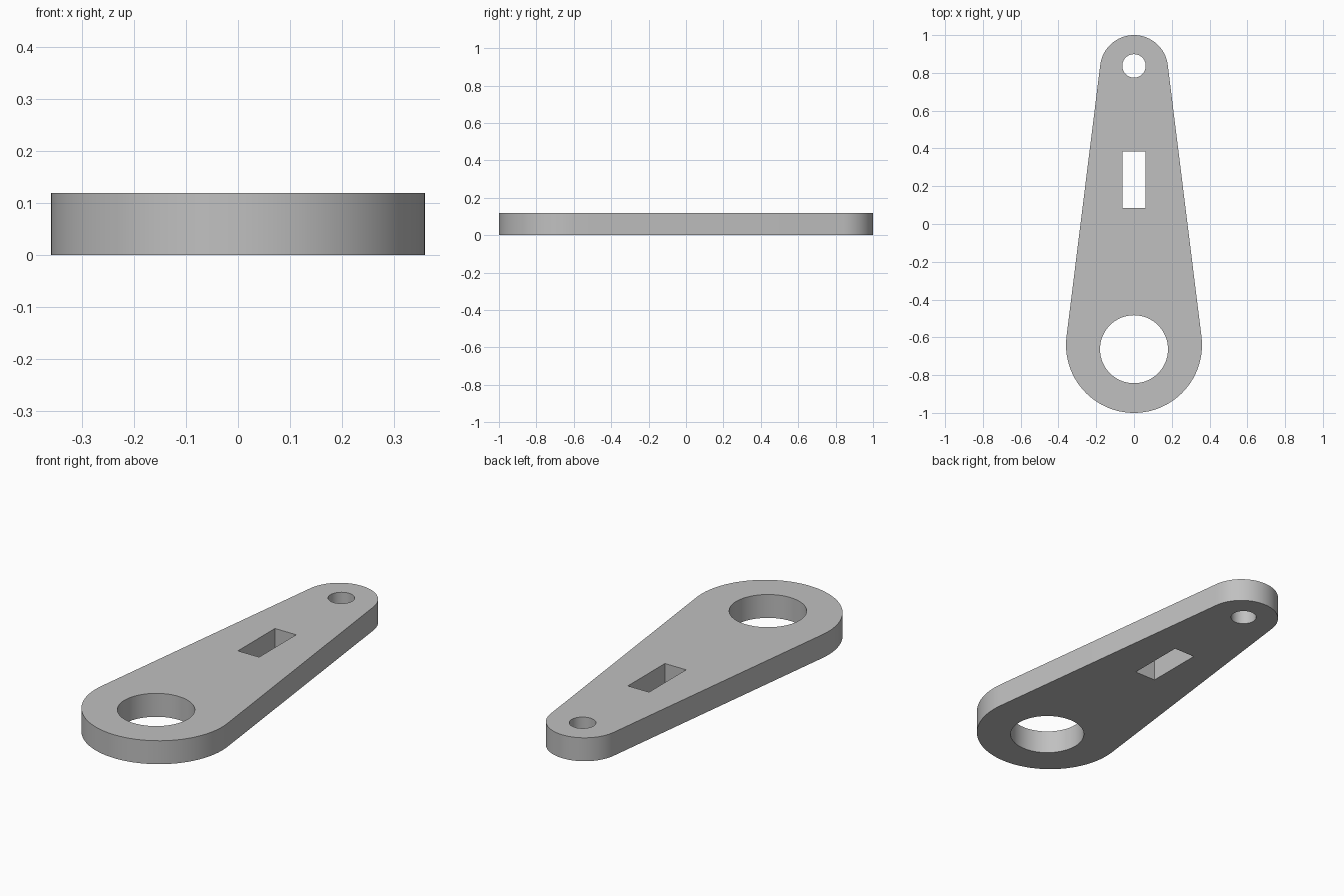
import bpy
import bmesh
from math import sin, cos, pi, asin

cube = bpy.data.objects.get("Cube")
if cube:
    bpy.data.objects.remove(cube)

THICK = 0.12
BIG_R, BIG_Y = 0.36, -0.64
SMALL_R, SMALL_Y = 0.18, 0.82


def arc(radius, y, start, end, steps):
    """Points along an arc centred on x = 0, both ends included."""
    return [(radius * cos(start + (end - start) * i / steps),
             y + radius * sin(start + (end - start) * i / steps))
            for i in range(steps + 1)]


def circle(radius, y, steps=64):
    return arc(radius, y, 0, 2 * pi, steps)[:-1]


def rectangle(half_x, y0, y1):
    return [(-half_x, y0), (half_x, y0), (half_x, y1), (-half_x, y1)]


# Outer outline: two end arcs joined by their common tangents
tilt = asin((BIG_R - SMALL_R) / (SMALL_Y - BIG_Y))
outline = (arc(SMALL_R, SMALL_Y, tilt, pi - tilt, 32)
           + arc(BIG_R, BIG_Y, pi - tilt, 2 * pi + tilt, 48))

# Large bore, small pin hole and rectangular slot
loops = [outline,
         circle(0.18, -0.663),
         circle(0.062, 0.837),
         rectangle(0.06, 0.085, 0.385)]

# Fill the flat profile around its openings, then extrude it upward
bm = bmesh.new()
edges = []
for loop in loops:
    verts = [bm.verts.new((x, y, 0)) for x, y in loop]
    edges += [bm.edges.new((v, verts[i - 1])) for i, v in enumerate(verts)]
bmesh.ops.triangle_fill(bm, edges=edges, use_beauty=True, normal=(0, 0, 1))
top = bmesh.ops.extrude_face_region(bm, geom=bm.faces[:])
top_verts = [g for g in top["geom"] if isinstance(g, bmesh.types.BMVert)]
bmesh.ops.translate(bm, verts=top_verts, vec=(0, 0, THICK))
bmesh.ops.recalc_face_normals(bm, faces=bm.faces[:])

mesh = bpy.data.meshes.new("lever_plate")
bm.to_mesh(mesh)
bm.free()

# Plain grey metal
grey = bpy.data.materials.new("light_grey")
grey.use_nodes = True
colour = (0.53, 0.53, 0.53, 1)
grey.diffuse_color = colour
grey.node_tree.nodes["Principled BSDF"].inputs["Base Color"].default_value = colour
mesh.materials.append(grey)

plate = bpy.data.objects.new("lever_plate", mesh)
bpy.context.collection.objects.link(plate)

# Smooth curved walls, sharp rims and slot corners
bpy.ops.object.select_all(action='DESELECT')
plate.select_set(True)
bpy.context.view_layer.objects.active = plate
bpy.ops.object.shade_smooth_by_angle(angle=pi / 6)
